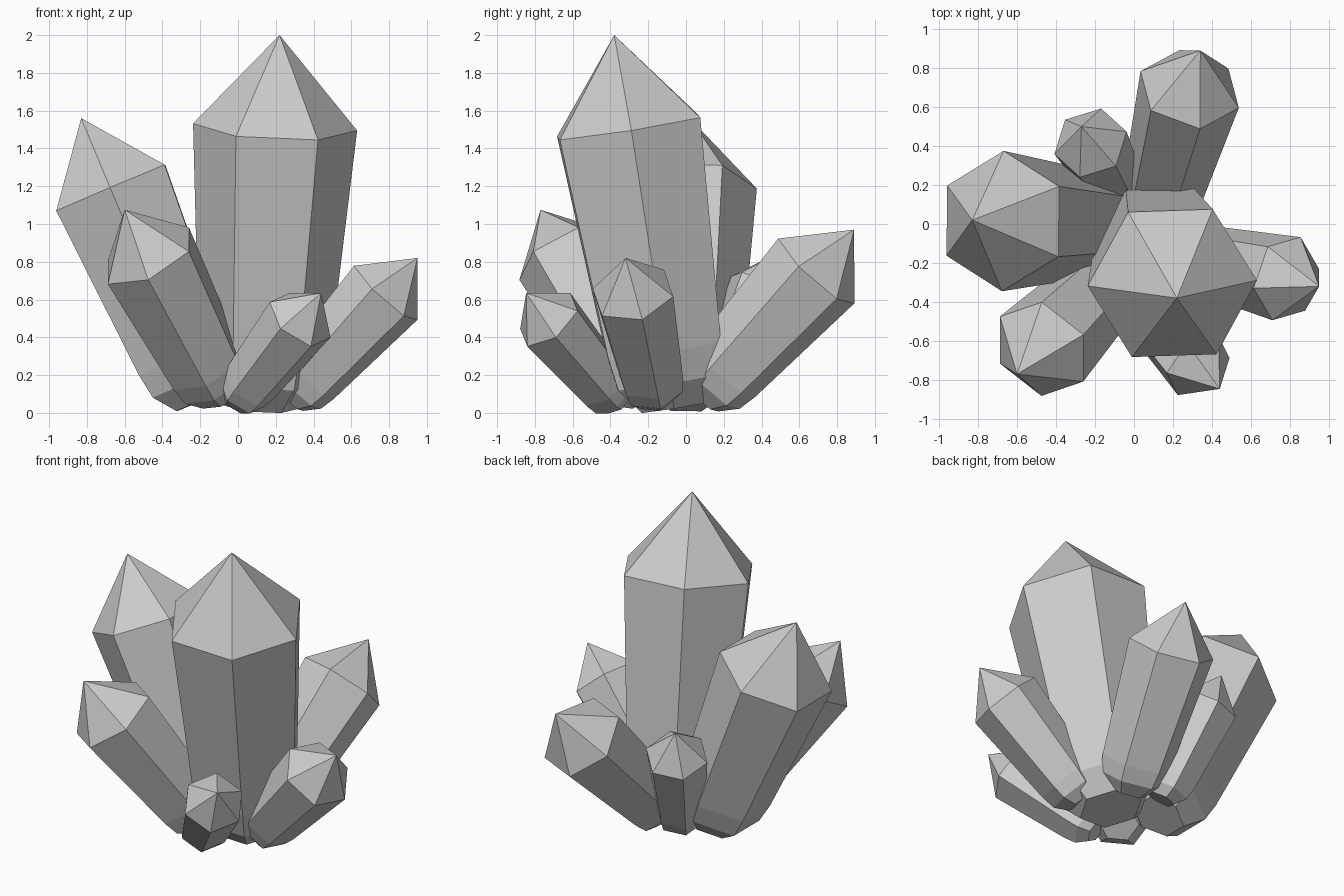
import bpy, bmesh
from math import cos, sin, tau
from mathutils import Vector

if "Cube" in bpy.data.objects:
    bpy.data.objects.remove(bpy.data.objects["Cube"])

# Shared crystal profile: (fraction of length, fraction of radius)
RINGS = [(0.0, 0.45), (0.07, 0.73), (0.155, 0.80), (0.753, 1.0)]


def crystal(name, base, tip, radius, corner):
    """Six-sided tapered crystal; 'corner' is a point one shoulder edge faces."""
    base, tip = Vector(base), Vector(tip)
    axis = tip - base
    n = axis.normalized()
    side = Vector(corner) - base.lerp(tip, 0.753)
    u = (side - n * side.dot(n)).normalized()
    v = n.cross(u)
    bm = bmesh.new()
    rings = []
    for t, s in RINGS:
        c = base + axis * t
        rings.append([bm.verts.new(c + (u * cos(tau * i / 6) + v * sin(tau * i / 6)) * radius * s)
                      for i in range(6)])
    apex = bm.verts.new(tip)
    bm.faces.new(rings[0][::-1])
    for i in range(6):
        j = (i + 1) % 6
        for a, b in zip(rings, rings[1:]):
            bm.faces.new((a[i], a[j], b[j], b[i]))
        bm.faces.new((rings[-1][i], rings[-1][j], apex))
    bmesh.ops.recalc_face_normals(bm, faces=bm.faces)
    mesh = bpy.data.meshes.new(name)
    bm.to_mesh(mesh)
    bm.free()
    bpy.context.collection.objects.link(bpy.data.objects.new(name, mesh))


# Cluster of seven crystals fanning out from the centre
crystal("main_crystal", (.125, -.07, .03), (.22, -.38, 2.0), .435, (.63, -.29, 1.50))
crystal("left_crystal", (-.195, 0, .064), (-.83, .02, 1.56), .36, (-.67, .36, 1.19))
crystal("front_left_crystal", (-.09, -.25, .09), (-.60, -.77, 1.075), .272, (-.25, -.56, .97))
crystal("front_right_crystal", (-.01, -.36, .06), (.44, -.846, .635), .19, (.48, -.68, .39))
crystal("right_crystal", (.27, -.16, .075), (.95, -.32, .82), .226, (.61, -.33, .78))
crystal("back_crystal", (.12, .08, .085), (.34, .89, .97), .27, (.34, .475, .925))
crystal("back_left_crystal", (-.08, .16, .07), (-.27, .50, .855), .195, (-.41, .37, .665))
